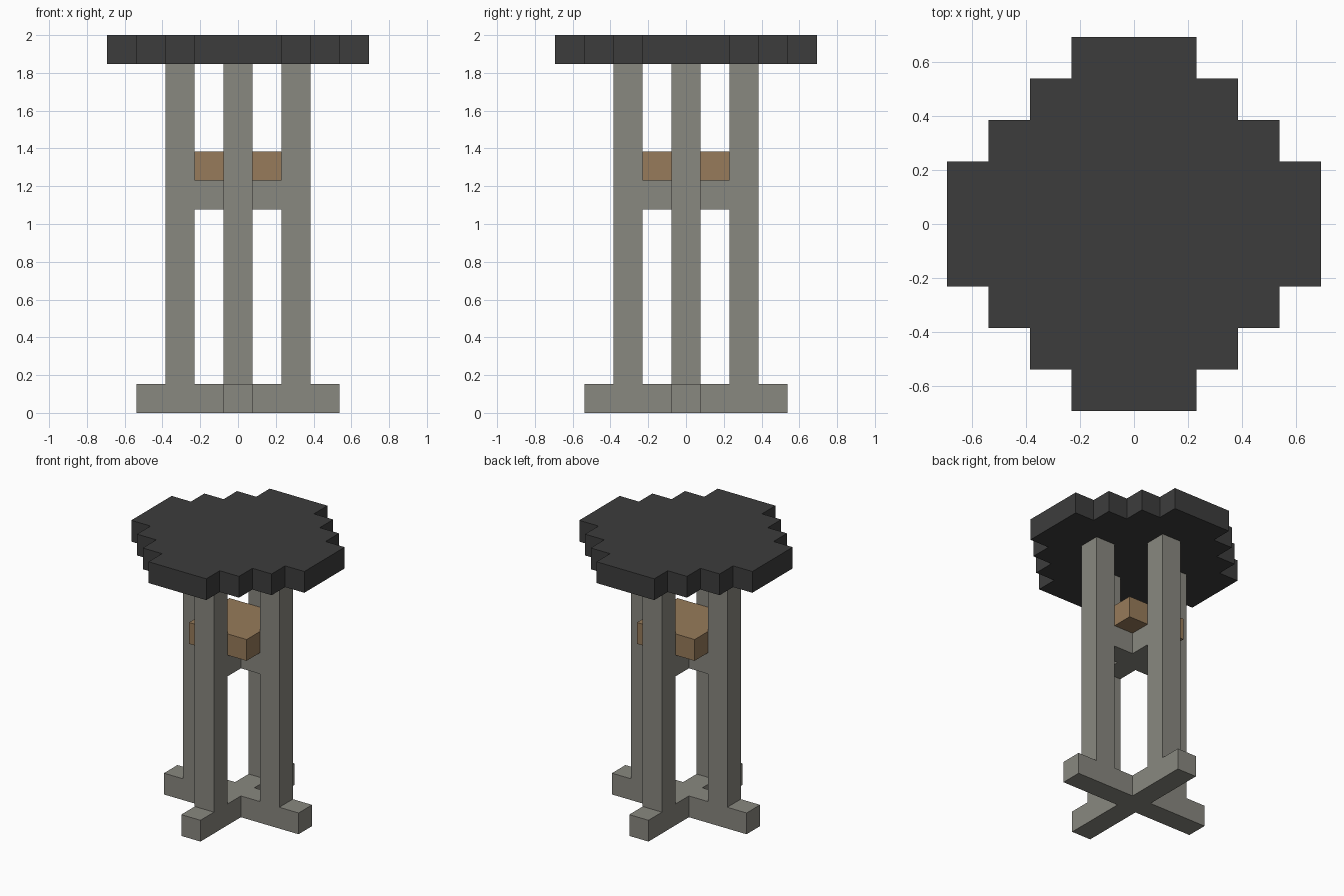
import bpy
import bmesh
from mathutils import Matrix, Vector

cube = bpy.data.objects.get("Cube")
if cube:
    bpy.data.objects.remove(cube, do_unlink=True)

U = 2 / 13  # one block of the blocky grid


def material(name, rgb):
    mat = bpy.data.materials.new(name)
    mat.use_nodes = True
    mat.diffuse_color = (*rgb, 1)
    bsdf = mat.node_tree.nodes["Principled BSDF"]
    bsdf.inputs["Base Color"].default_value = (*rgb, 1)
    bsdf.inputs["Roughness"].default_value = 0.9
    return mat


charcoal = material("charcoal", (0.046, 0.046, 0.046))
stone_grey = material("stone grey", (0.250, 0.246, 0.215))
warm_wood = material("warm wood", (0.310, 0.198, 0.103))


def slab(name, quarter, z0, z1, mat, offset=(0, 0)):
    """Extrude an outline made of one quarter repeated four times (grid units)."""
    bm = bmesh.new()
    verts = []
    for k in range(4):
        # exact quarter turns
        rot = Matrix(((1, 0), (0, 1)))
        for _ in range(k):
            rot = Matrix(((0, -1), (1, 0))) @ rot
        for p in quarter:
            x, y = rot @ Vector(p)
            verts.append(bm.verts.new(((x + offset[0]) * U, (y + offset[1]) * U, z0 * U)))
    base = bm.faces.new(verts)
    top = bmesh.ops.extrude_face_region(bm, geom=[base])["geom"]
    bmesh.ops.translate(bm, vec=(0, 0, (z1 - z0) * U),
                        verts=[g for g in top if isinstance(g, bmesh.types.BMVert)])
    bmesh.ops.recalc_face_normals(bm, faces=bm.faces[:])
    mesh = bpy.data.meshes.new(name)
    bm.to_mesh(mesh)
    bm.free()
    mesh.materials.append(mat)
    obj = bpy.data.objects.new(name, mesh)
    bpy.context.collection.objects.link(obj)
    return obj


def cross(reach):
    return [(reach, 0.5), (0.5, 0.5), (0.5, reach)]


# Cross-shaped foot
slab("foot_cross", cross(3.5), 0, 1, stone_grey)

# Four square legs
for name, pos in (("front_leg", (0, -2)), ("back_leg", (0, 2)),
                  ("left_leg", (2, 0)), ("right_leg", (-2, 0))):
    slab(name, [(0.5, 0.5)], 1, 12, stone_grey, pos)

# Cross brace between the legs, with a wooden shelf resting on it
slab("leg_brace", cross(1.5), 7, 8, stone_grey)
slab("wooden_shelf", [(1.5, 1.5)], 8, 9, warm_wood)

# Stepped round seat
slab("seat", [(4.5, 1.5), (3.5, 1.5), (3.5, 2.5), (2.5, 2.5),
              (2.5, 3.5), (1.5, 3.5), (1.5, 4.5)], 12, 13, charcoal)
